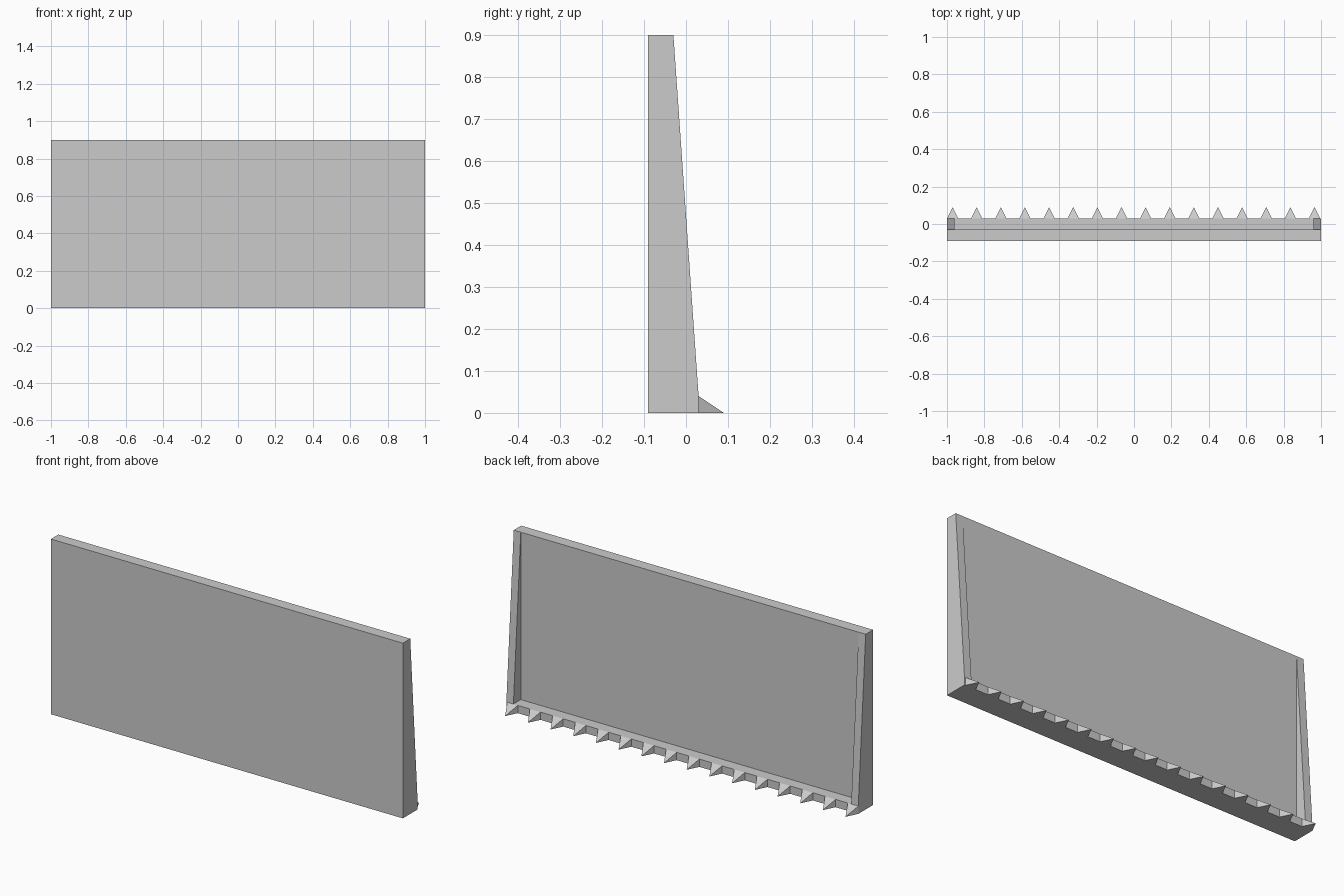
import bpy
import bmesh

cube = bpy.data.objects.get("Cube")
if cube:
    bpy.data.objects.remove(cube, do_unlink=True)

# Single grey metal
metal = bpy.data.materials.new("grey_metal")
metal.use_nodes = True
grey = (0.6, 0.6, 0.6, 1)
metal.diffuse_color = grey
metal.node_tree.nodes["Principled BSDF"].inputs["Base Color"].default_value = grey

WIDTH = 2.0
FRONT, WALL, LIP, TIP = -0.09, -0.03, 0.03, 0.09
HEIGHT, FLOOR = 0.9, 0.04
SIDE = 0.04


def finish(name, bm):
    bmesh.ops.recalc_face_normals(bm, faces=bm.faces)
    mesh = bpy.data.meshes.new(name)
    bm.to_mesh(mesh)
    bm.free()
    mesh.materials.append(metal)
    obj = bpy.data.objects.new(name, mesh)
    bpy.context.collection.objects.link(obj)
    return obj


def prism(name, profile, x0, x1):
    """Extrude a (y, z) profile along x."""
    bm = bmesh.new()
    face = bm.faces.new([bm.verts.new((x0, y, z)) for y, z in profile])
    new = bmesh.ops.extrude_face_region(bm, geom=[face])["geom"]
    verts = [v for v in new if isinstance(v, bmesh.types.BMVert)]
    bmesh.ops.translate(bm, verts=verts, vec=(x1 - x0, 0, 0))
    return finish(name, bm)


def rect(y0, y1, z0, z1):
    return [(y0, z0), (y1, z0), (y1, z1), (y0, z1)]


# Main plate and floor lip
half = WIDTH / 2
prism("main_plate", rect(FRONT, WALL, 0, HEIGHT), -half, half)
prism("floor_lip", rect(WALL, LIP, 0, FLOOR), -half, half)

# Tapered end cheeks
cheek = [(WALL, FLOOR), (LIP, FLOOR), (WALL, HEIGHT)]
prism("right_cheek", cheek, -half, -half + SIDE)
prism("left_cheek", cheek, half - SIDE, half)

# Row of pointed teeth along the lip
bm = bmesh.new()
for i in range(16):
    x = -0.97 + i * 0.129
    base = [bm.verts.new((x + dx, LIP, z))
            for dx, z in ((-0.03, 0), (0.03, 0), (0.03, FLOOR), (-0.03, FLOOR))]
    tip = bm.verts.new((x, TIP, 0))
    bm.faces.new(base)
    for a, b in zip(base, base[1:] + base[:1]):
        bm.faces.new((a, b, tip))
finish("teeth", bm)
